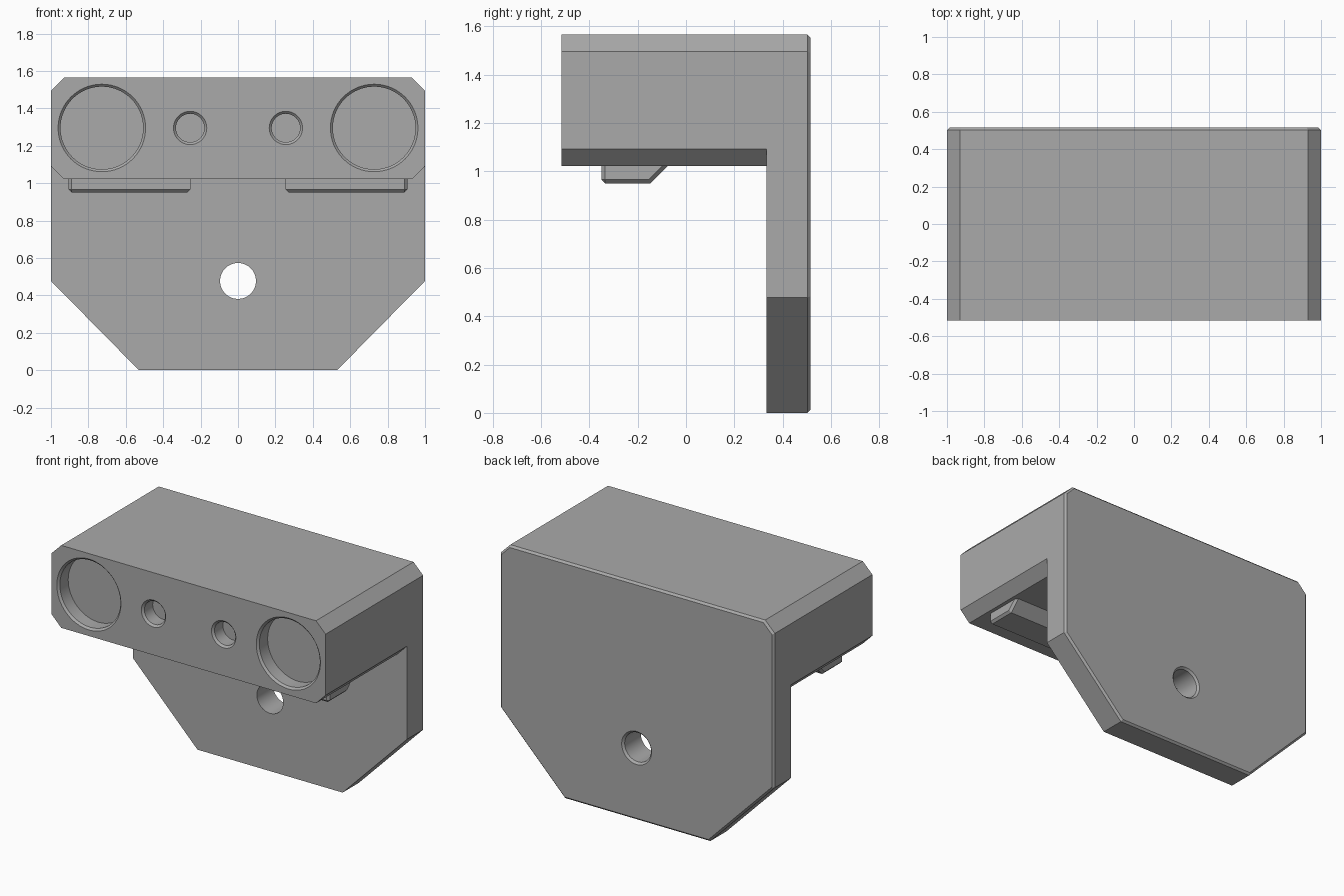
import bpy
import bmesh
from math import cos, sin, pi, radians
from mathutils import Vector

cube = bpy.data.objects.get("Cube")
if cube:
    bpy.data.objects.remove(cube, do_unlink=True)

# Single grey material
grey = bpy.data.materials.new("plain grey")
grey.use_nodes = True
colour = (0.4, 0.4, 0.4, 1)
grey.diffuse_color = colour
grey.node_tree.nodes["Principled BSDF"].inputs["Base Color"].default_value = colour

FRONT, BACK = -0.515, 0.515
PLATE_FRONT = 0.334
BLOCK_BOTTOM = 1.021
CHAMFER = 0.013


def loft(name, rings, edge_rule=None, bevel=CHAMFER):
    """Solid through a list of point rings; edge_rule picks edges to chamfer."""
    bm = bmesh.new()
    loops = [[bm.verts.new(p) for p in ring] for ring in rings]
    n = len(loops[0])
    for a, b in zip(loops, loops[1:]):
        for i in range(n):
            j = (i + 1) % n
            bm.faces.new((a[i], a[j], b[j], b[i]))
    bm.faces.new(loops[0])
    bm.faces.new(loops[-1])
    bmesh.ops.recalc_face_normals(bm, faces=bm.faces[:])
    if edge_rule:
        edges = [e for e in bm.edges if edge_rule(*[v.co for v in e.verts])]
        bmesh.ops.bevel(bm, geom=edges, offset=bevel, segments=1,
                        affect='EDGES', profile=0.5)
    mesh = bpy.data.meshes.new(name)
    bm.to_mesh(mesh)
    bm.free()
    mesh.materials.append(grey)
    ob = bpy.data.objects.new(name, mesh)
    bpy.context.collection.objects.link(ob)
    return ob


def prism(name, outline, y0, y1, edge_rule=None):
    """Extrude an x-z outline along y."""
    return loft(name, [[(x, y, z) for x, z in outline] for y in (y0, y1)], edge_rule)


def bore(name, x, z, stations, sides=64):
    """Turned cutter along y from (y, radius) stations."""
    return loft(name, [[(x + r * cos(2 * pi * i / sides), y, z + r * sin(2 * pi * i / sides))
                        for i in range(sides)] for y, r in stations])


def cut(ob, cutter):
    cutter.hide_render = True
    mod = ob.modifiers.new("cut", 'BOOLEAN')
    mod.operation = 'DIFFERENCE'
    mod.solver = 'EXACT'
    mod.object = cutter
    bpy.context.view_layer.objects.active = ob
    bpy.ops.object.modifier_apply(modifier=mod.name)
    bpy.data.objects.remove(cutter, do_unlink=True)


def mirrored(half):
    return half + [(-x, z) for x, z in reversed(half)]


# Body: back plate outline through the full depth, with a chamfered back rim
body = prism("bracket_body",
             mirrored([(0.53, 0), (1, 0.477), (1, 1.495), (0.93, 1.565)]),
             FRONT, BACK, lambda a, b: min(a.y, b.y) > BACK - 0.001)

# Clear the space below the head block, leaving its lower corners chamfered
cut(body, prism("lower_cutter",
                mirrored([(1.1, -0.1), (1.1, 1.193), (0.93, BLOCK_BOTTOM)]),
                FRONT - 0.1, PLATE_FRONT))

# Blind sockets in the front face, with chamfered rims
for side in (-1, 1):
    for x, r in ((0.728, 0.221), (0.256, 0.076)):
        cut(body, bore("socket_cutter", side * x, 1.295,
                       [(FRONT - 0.02, r + CHAMFER + 0.02),
                        (FRONT + CHAMFER, r), (FRONT + 0.1, r)]))

# Through hole in the plate, countersunk at the back
cut(body, bore("hole_cutter", 0, 0.477,
               [(PLATE_FRONT - 0.05, 0.096), (BACK - CHAMFER, 0.096),
                (BACK + 0.02, 0.096 + CHAMFER + 0.02)]))

# Locating pads under the block: sloped at the rear, chamfered outside and below
PAD_IN, PAD_OUT, PAD_BOTTOM = 0.255, 0.905, 0.95
pad_outline = [(-0.35, 1.05), (-0.35, PAD_BOTTOM), (-0.148, PAD_BOTTOM), (-0.048, 1.05)]


def pad_edge(a, b):
    mid = (a + b) / 2
    outer = abs(mid.x) > PAD_OUT - 0.001
    inner = abs(mid.x) < PAD_IN + 0.001
    below = mid.z < PAD_BOTTOM + 0.001
    front = mid.y < -0.349
    upright = abs(a.z - b.z) > 0.01
    return (below and (outer or inner or front)) or (outer and upright)


parts = [body]
for side, name in ((1, "left_pad"), (-1, "right_pad")):
    parts.append(loft(name, [[(side * x, y, z) for y, z in pad_outline]
                             for x in (PAD_IN, PAD_OUT)], pad_edge, 0.015))

# Smooth the bores, keep the flat faces crisp
bpy.ops.object.select_all(action='DESELECT')
for ob in parts:
    ob.select_set(True)
bpy.context.view_layer.objects.active = body
bpy.ops.object.shade_smooth_by_angle(angle=radians(25))
